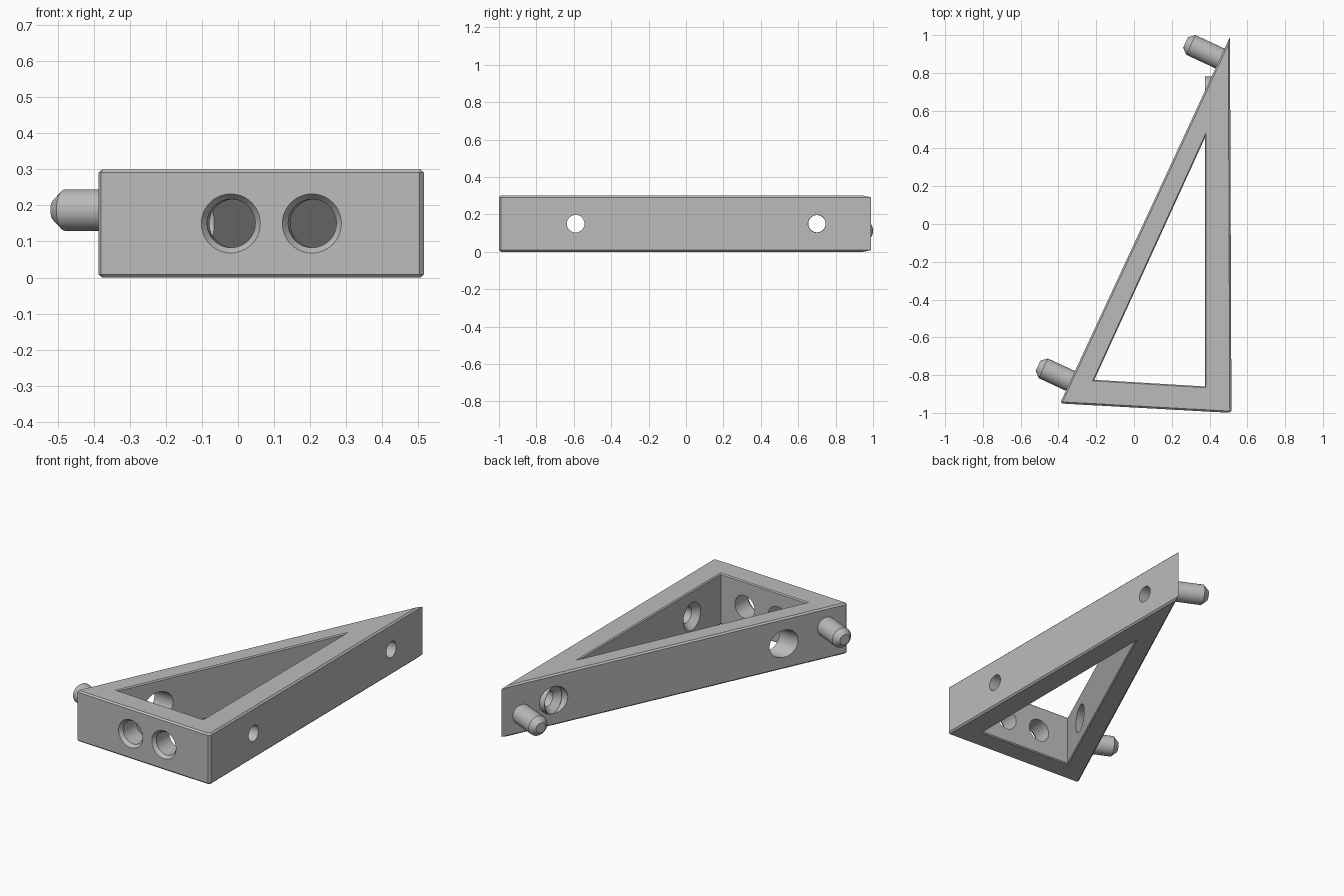
import bpy, bmesh, math
from mathutils import Vector

if "Cube" in bpy.data.objects:
    bpy.data.objects.remove(bpy.data.objects["Cube"], do_unlink=True)

HEIGHT = 0.3
MID = 0.15
TIP = Vector((0.508, 0.99))       # sharp rear corner
HEEL = Vector((0.516, -1.0))      # front left corner
TOE = Vector((-0.392, -0.95))     # front right corner

grey = bpy.data.materials.new("light grey")
grey.use_nodes = True
grey.diffuse_color = (0.5, 0.5, 0.5, 1)
grey.node_tree.nodes["Principled BSDF"].inputs["Base Color"].default_value = (0.5, 0.5, 0.5, 1)


def finish(name, bm):
    bmesh.ops.recalc_face_normals(bm, faces=bm.faces[:])
    mesh = bpy.data.meshes.new(name)
    bm.to_mesh(mesh)
    bm.free()
    mesh.materials.append(grey)
    obj = bpy.data.objects.new(name, mesh)
    bpy.context.collection.objects.link(obj)
    return obj


def inset(points, d):
    """Move every side of a counter-clockwise polygon inwards by d."""
    result = []
    for i, p in enumerate(points):
        a = (p - points[i - 1]).normalized()
        b = (points[(i + 1) % len(points)] - p).normalized()
        na, nb = Vector((-a.y, a.x)), Vector((-b.y, b.x))
        result.append(p + (na + nb) * d / (1 + na.dot(nb)))
    return result


def prism(name, points, levels):
    """Stack inset copies of a polygon at (height, inset) levels."""
    bm = bmesh.new()
    rings = [[bm.verts.new((p.x, p.y, z)) for p in inset(points, d)] for z, d in levels]
    n = len(points)
    for low, high in zip(rings, rings[1:]):
        for i in range(n):
            j = (i + 1) % n
            bm.faces.new((low[i], low[j], high[j], high[i]))
    bm.faces.new(rings[0])
    bm.faces.new(rings[-1])
    return finish(name, bm)


def lathe(name, profile, origin, direction, ring=False, segments=48):
    """Revolve (radius, distance) points about an axis; ring joins last to first."""
    bm = bmesh.new()
    turn = Vector(direction).to_track_quat('Z', 'Y')
    loops = []
    for r, t in profile:
        angles = [2 * math.pi * k / segments for k in range(segments)]
        loops.append([bm.verts.new(Vector(origin) + turn @ Vector((r * math.cos(a), r * math.sin(a), t)))
                      for a in angles])
    pairs = list(zip(loops, loops[1:]))
    if ring:
        pairs.append((loops[-1], loops[0]))
    else:
        bm.faces.new(loops[0])
        bm.faces.new(loops[-1])
    for low, high in pairs:
        for i in range(segments):
            j = (i + 1) % segments
            bm.faces.new((low[i], low[j], high[j], high[i]))
    return finish(name, bm)


def cut(target, cutter):
    cutter.hide_render = True
    mod = target.modifiers.new("cut", 'BOOLEAN')
    mod.operation = 'DIFFERENCE'
    mod.solver = 'EXACT'
    mod.object = cutter
    bpy.context.view_layer.objects.active = target
    bpy.ops.object.modifier_apply(modifier=mod.name)
    bpy.data.objects.remove(cutter, do_unlink=True)


def clipped(corner, before, after, d=0.012):
    """Two points replacing a corner with a small chamfer."""
    return [corner + (q - corner).normalized() * d for q in (before, after)]


# Triangular frame with chamfered rims
outline = [TIP] + clipped(TOE, TIP, HEEL) + clipped(HEEL, TOE, TIP)
edge = 0.009
frame = prism("triangular_frame", outline,
              [(0, edge), (edge, 0), (HEIGHT - edge, 0), (HEIGHT, edge)])

# Triangular window, widening slightly at both rims
window = [Vector((0.375, 0.455)), Vector((-0.21, -0.825)), Vector((0.375, -0.86))]
lip = 0.006
cut(frame, prism("window_cutter", window,
                 [(-lip, -2 * lip), (lip, 0), (HEIGHT - lip, 0), (HEIGHT + lip, -2 * lip)]))

# Two chamfered sockets through the front bar
along = (HEEL - TOE).normalized()
inward = (-along.y, along.x, 0)
for x in (-0.02, 0.205):
    y = TOE.y + (x - TOE.x) * along.y / along.x
    cut(frame, lathe("socket_cutter", [(0.0895, -0.01), (0.067, 0.02), (0.067, 0.2)],
                     (x, y, MID), inward))

# Two countersunk screw holes running across both long bars
for y in (-0.59, 0.70):
    cut(frame, lathe("screw_cutter", [(0.08, -0.9), (0.08, 0), (0.047, 0.035), (0.047, 0.25)],
                     (0.375, y, MID), (1, 0, 0)))

# Thin collar of the rear screw hole, standing out of the sloping bar
collar = lathe("screw_collar", [(0.08, 0), (0.08, 0.035), (0.046, 0.035), (0.078, 0)],
               (0.375, 0.70, MID), (1, 0, 0), ring=True)

# Chamfered locating pins on the sloping bar
slope = (TIP - TOE).normalized()
outward = (-slope.y, slope.x, 0)
pin_profile = [(0.0575, -0.18), (0.0575, 0), (0.03, 0.031)]
front_pin = lathe("front_pin", pin_profile, (-0.48, -0.764, 0.187), outward)
rear_pin = lathe("rear_pin", pin_profile, (0.301, 0.948, 0.113), outward)

# Smooth round walls, keep edges sharp
for obj in (frame, collar, front_pin, rear_pin):
    bpy.ops.object.select_all(action='DESELECT')
    obj.select_set(True)
    bpy.context.view_layer.objects.active = obj
    bpy.ops.object.shade_smooth_by_angle(angle=math.radians(25))
